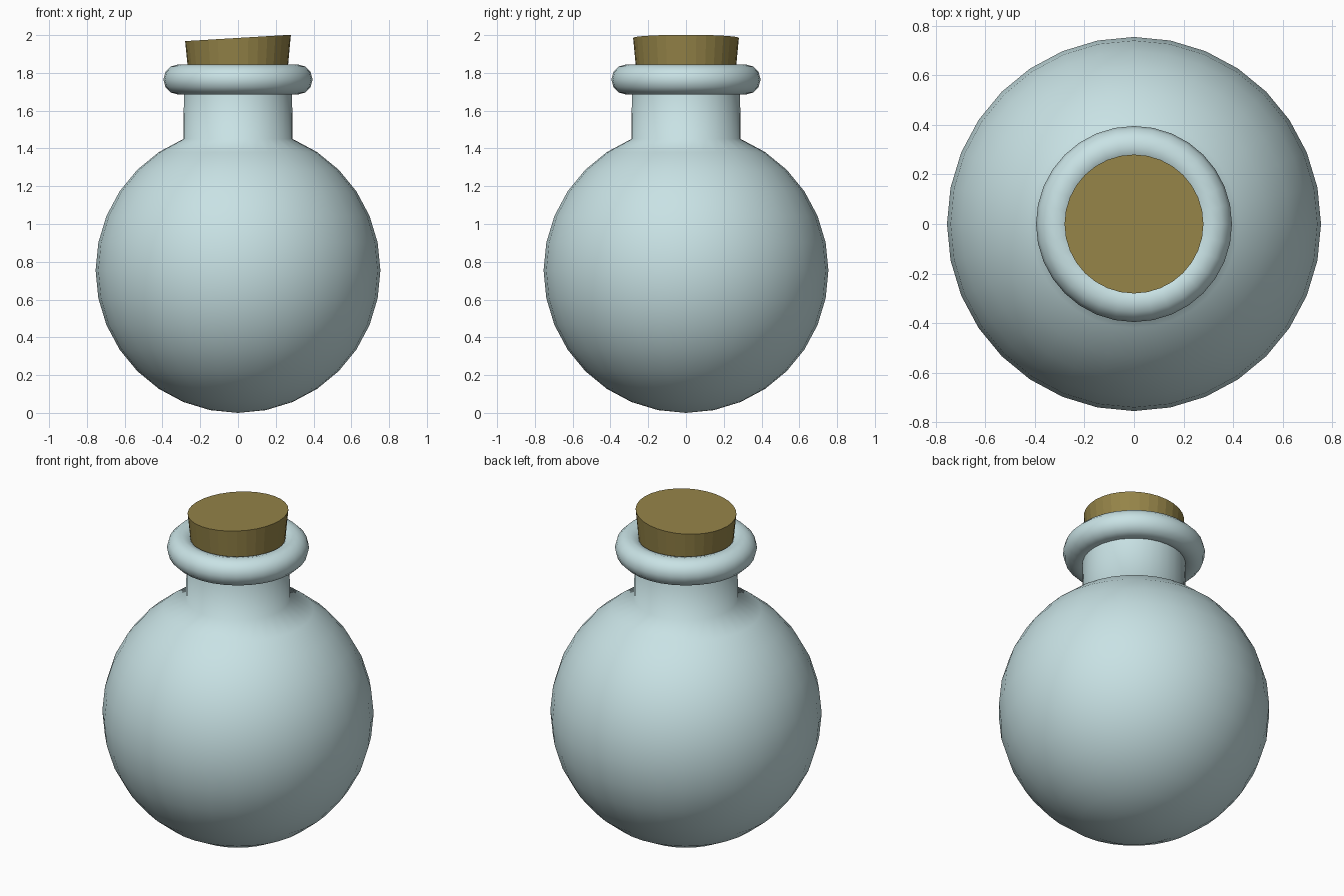
import bpy, bmesh, math

if "Cube" in bpy.data.objects:
    bpy.data.objects.remove(bpy.data.objects["Cube"])

SEG = 32
R = 0.754            # body radius, also the height of its centre


def material(name, color):
    m = bpy.data.materials.new(name)
    m.diffuse_color = color
    m.use_nodes = True
    m.node_tree.nodes["Principled BSDF"].inputs["Base Color"].default_value = m.diffuse_color
    return m


glass = material("pale_glass", (0.58, 0.76, 0.78, 1))
cork_mat = material("cork_brown", (0.30, 0.23, 0.065, 1))


def lathe(name, profile, mat, smooth):
    """Revolve (radius, z) points around z; zero-radius points become poles."""
    bm = bmesh.new()
    verts = [bm.verts.new((r, 0, z)) for r, z in profile]
    edges = [bm.edges.new(pair) for pair in zip(verts, verts[1:])]
    bmesh.ops.spin(bm, geom=verts + edges, cent=(0, 0, 0), axis=(0, 0, 1),
                   angle=math.tau, steps=SEG, use_duplicate=False)
    bmesh.ops.remove_doubles(bm, verts=bm.verts, dist=1e-4)
    bmesh.ops.recalc_face_normals(bm, faces=bm.faces)
    for f in bm.faces:
        f.smooth = smooth
    mesh = bpy.data.meshes.new(name)
    bm.to_mesh(mesh)
    bm.free()
    mesh.materials.append(mat)
    ob = bpy.data.objects.new(name, mesh)
    bpy.context.collection.objects.link(ob)
    return ob


# Round flask body running up into a straight neck
body = [(R * math.sin(i * math.pi / 16), R - R * math.cos(i * math.pi / 16))
        for i in range(15)]
lathe("flask_body", body + [(0.286, 1.765)], glass, True)

# Rolled lip around the mouth
bpy.ops.mesh.primitive_torus_add(major_segments=SEG, minor_segments=12,
                                 major_radius=0.315, minor_radius=0.08,
                                 location=(0, 0, 1.765))
lip = bpy.context.object
lip.name = "lip"
lip.data.materials.append(glass)
bpy.ops.object.shade_smooth()

# Tapered cork with a slightly slanted top
bpy.ops.mesh.primitive_cone_add(vertices=SEG, radius1=0.245, radius2=0.28,
                                depth=0.365, location=(0, 0, 1.8025))
cork = bpy.context.object
cork.name = "cork"
cork.data.materials.append(cork_mat)
for v in cork.data.vertices:
    if v.co.z > 0:
        v.co.z += 0.06 * v.co.x
